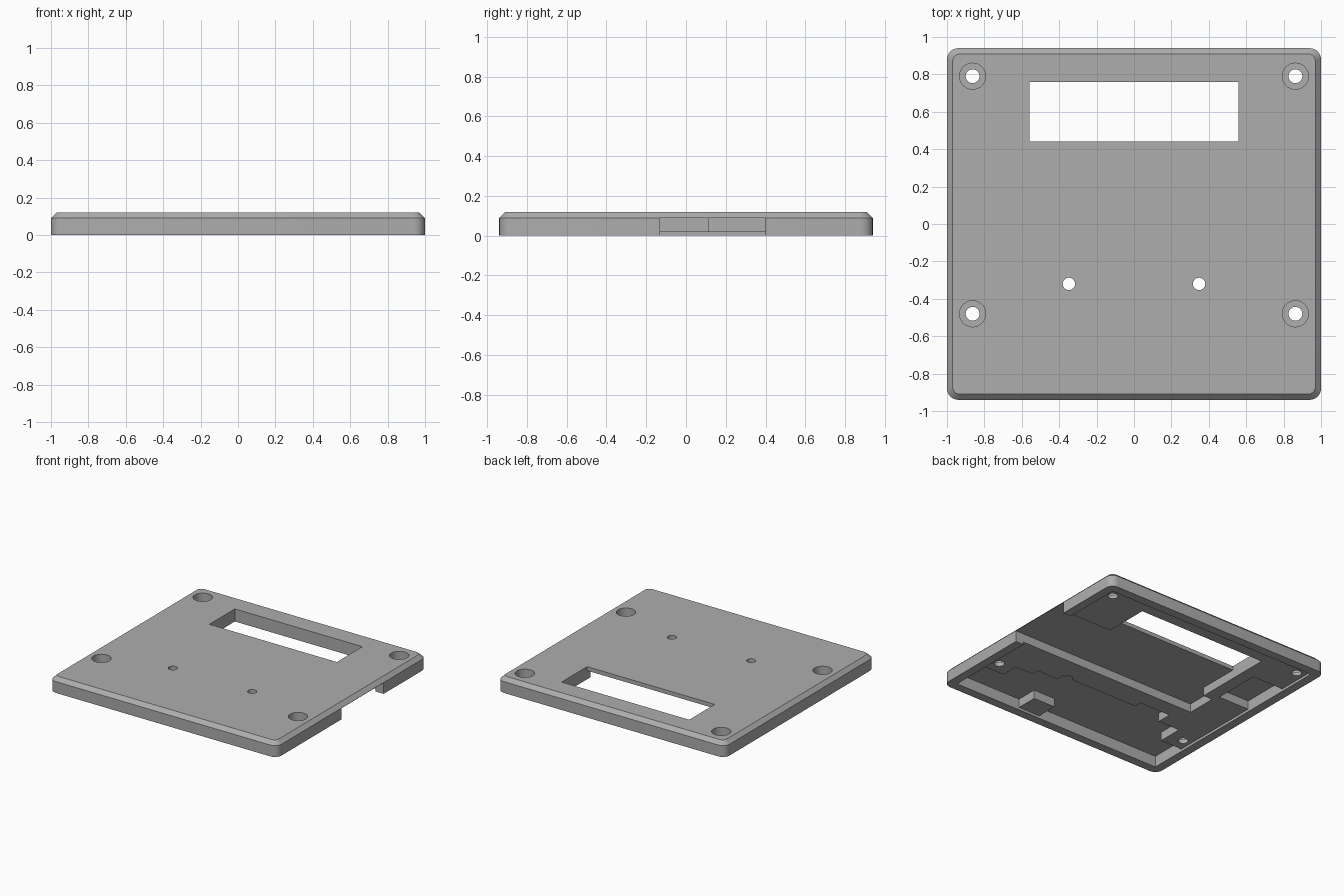
import bpy
import bmesh
from math import radians, sin, cos

cube = bpy.data.objects.get("Cube")
if cube:
    bpy.data.objects.remove(cube, do_unlink=True)

grey = bpy.data.materials.new("plain_grey")
grey.use_nodes = True
tone = (0.42, 0.42, 0.42, 1)
grey.diffuse_color = tone
grey.node_tree.nodes["Principled BSDF"].inputs["Base Color"].default_value = tone


def prism(name, layers):
    """Solid lofted through equal-length outlines, given as (z, points)."""
    bm = bmesh.new()
    rings = [[bm.verts.new((x, y, z)) for x, y in pts] for z, pts in layers]
    n = len(rings[0])
    for low, high in zip(rings, rings[1:]):
        for i in range(n):
            j = (i + 1) % n
            bm.faces.new((low[i], low[j], high[j], high[i]))
    bm.faces.new(rings[0][::-1])
    bm.faces.new(rings[-1])
    bmesh.ops.recalc_face_normals(bm, faces=bm.faces)
    mesh = bpy.data.meshes.new(name)
    bm.to_mesh(mesh)
    bm.free()
    mesh.materials.append(grey)
    obj = bpy.data.objects.new(name, mesh)
    bpy.context.collection.objects.link(obj)
    return obj


def rounded(hx, hy, r, steps=6):
    """Rounded rectangle outline, counter-clockwise."""
    pts = []
    for k, (sx, sy) in enumerate([(1, 1), (-1, 1), (-1, -1), (1, -1)]):
        for i in range(steps + 1):
            a = radians(90 * (k + i / steps))
            pts.append((sx * (hx - r) + r * cos(a), sy * (hy - r) + r * sin(a)))
    return pts


def circle(x, y, r, n=32):
    return [(x + r * cos(radians(360 * i / n)), y + r * sin(radians(360 * i / n)))
            for i in range(n)]


def rect(x0, x1, y0, y1):
    return [(x0, y0), (x1, y0), (x1, y1), (x0, y1)]


HX, HY, TOP, SHOULDER = 1.0, 0.94, 0.12, 0.09
LIP, CEILING = 0.02, 0.088

# Cover plate with a chamfered top edge
plate = prism("cover_plate", [
    (0, rounded(HX, HY, 0.06)),
    (SHOULDER, rounded(HX, HY, 0.06)),
    (TOP, rounded(HX - 0.03, HY - 0.03, 0.04))])


def cut(pts, z0, z1):
    cutter = prism("cutter", [(z0, pts), (z1, pts)])
    cutter.hide_render = True
    mod = plate.modifiers.new("cut", 'BOOLEAN')
    mod.operation = 'DIFFERENCE'
    mod.solver = 'EXACT'
    mod.object = cutter
    bpy.context.view_layer.objects.active = plate
    bpy.ops.object.modifier_apply(modifier=mod.name)
    bpy.data.objects.remove(cutter, do_unlink=True)


# Shallow recess inside the bottom rim
cut(rounded(HX - 0.07, HY - 0.07, 0.02), -0.1, LIP)

# Channel opening through the +x side, stepped at its closed end
cut([(1.1, -0.13), (1.1, 0.40), (0.56, 0.40), (0.56, 0.45), (-0.56, 0.45),
     (-0.56, 0.11), (-0.64, 0.11), (-0.64, -0.13)], -0.1, CEILING)

# Front pocket, stepped around the screw seats and a small block
cut([(0.93, -0.87), (0.93, -0.58), (0.74, -0.58), (0.74, -0.44), (0.58, -0.44),
     (0.58, -0.38), (0.40, -0.38), (0.40, -0.32), (-0.28, -0.32), (-0.28, -0.26),
     (-0.55, -0.26), (-0.55, -0.38), (-0.74, -0.38), (-0.74, -0.58),
     (-0.93, -0.58), (-0.93, -0.87), (0.16, -0.87), (0.16, -0.70),
     (0.35, -0.70), (0.35, -0.87)], -0.1, CEILING)

# Side pocket beyond the channel
cut(rect(-0.93, -0.66, 0.17, 0.55), -0.1, CEILING)

# Display window
cut(rect(-0.56, 0.56, 0.44, 0.76), -0.1, 0.3)

# Counterbored screw holes and two small holes
for side in (-1, 1):
    for y in (-0.48, 0.79):
        cut(circle(side * 0.863, y, 0.07), 0.05, 0.3)
        cut(circle(side * 0.863, y, 0.037), -0.1, 0.3)
    cut(circle(side * 0.348, -0.32, 0.033), -0.1, 0.3)

# Smooth the rounded corners and holes, keep the edges crisp
bpy.ops.object.select_all(action='DESELECT')
plate.select_set(True)
bpy.context.view_layer.objects.active = plate
bpy.ops.object.shade_smooth_by_angle(angle=radians(30))
